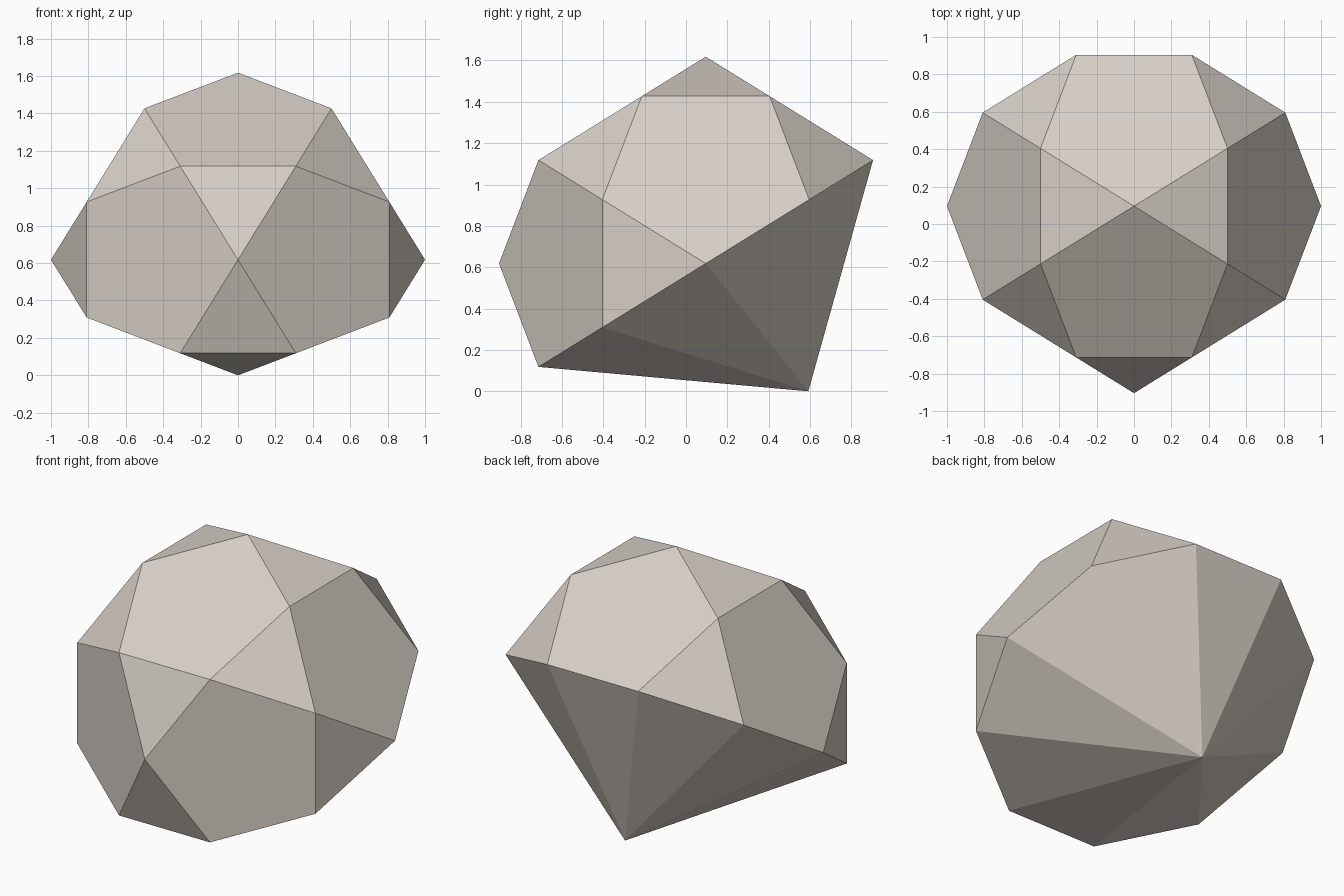
import bpy, bmesh, math
from itertools import product
from mathutils import Vector

if "Cube" in bpy.data.objects:
    bpy.data.objects.remove(bpy.data.objects["Cube"])

PHI = (1 + math.sqrt(5)) / 2
CENTRE = Vector((0, 0.0955, 0.618))

# Icosidodecahedron points: unit axes plus cyclic shifts of one signed triple
triple = (0.5 / PHI, PHI / 2, 0.5)
points = set()
for shift in range(3):
    for sx, sy, sz in product((-1, 1), repeat=3):
        p = (sx * triple[0], sy * triple[1], sz * triple[2])
        points.add(p[shift:] + p[:shift])
    for s in (-1, 1):
        axis = [0.0, 0.0, 0.0]
        axis[shift] = float(s)
        points.add(tuple(axis))

# Keep the half above the tilted decagon, then add the off-centre lower tip
up = Vector((0, -1, PHI)).normalized()
kept = [Vector(p) for p in sorted(points) if Vector(p).dot(up) > -0.001]
kept.append(Vector((0, 0.496, -0.618)))

bm = bmesh.new()
for p in kept:
    bm.verts.new(p + CENTRE)
bmesh.ops.convex_hull(bm, input=bm.verts[:])
# Merge the flat triangles back into pentagons
bmesh.ops.dissolve_limit(bm, angle_limit=math.radians(0.2),
                         verts=bm.verts[:], edges=bm.edges[:])
bmesh.ops.recalc_face_normals(bm, faces=bm.faces[:])

mesh = bpy.data.meshes.new("faceted_stone")
bm.to_mesh(mesh)
bm.free()
stone = bpy.data.objects.new("faceted_stone", mesh)
bpy.context.collection.objects.link(stone)

mat = bpy.data.materials.new("warm grey")
mat.diffuse_color = (0.67, 0.62, 0.56, 1)
mat.use_nodes = True
mat.node_tree.nodes["Principled BSDF"].inputs["Base Color"].default_value = mat.diffuse_color
mesh.materials.append(mat)
